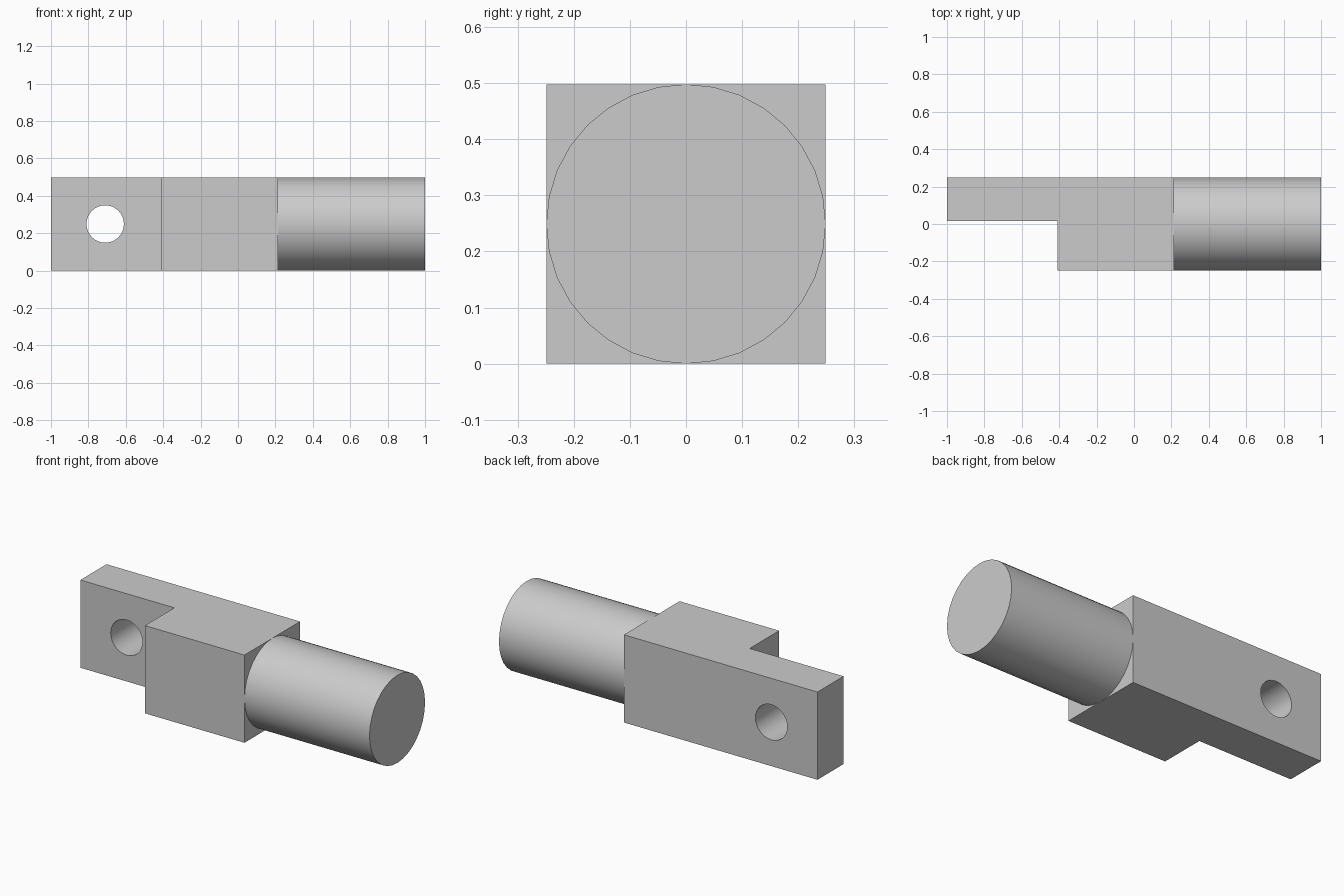
import bpy, bmesh, math
from mathutils import Matrix

cube = bpy.data.objects.get("Cube")
if cube:
    bpy.data.objects.remove(cube, do_unlink=True)

HALF = 0.249          # half the square section
SHOULDER = 0.215      # where the block meets the shaft

grey = bpy.data.materials.new("plain_grey")
grey.use_nodes = True
grey.diffuse_color = (0.6, 0.6, 0.6, 1)
grey.node_tree.nodes["Principled BSDF"].inputs["Base Color"].default_value = (0.6, 0.6, 0.6, 1)


def add_object(name, bm):
    bmesh.ops.recalc_face_normals(bm, faces=bm.faces)
    mesh = bpy.data.meshes.new(name)
    bm.to_mesh(mesh)
    bm.free()
    mesh.materials.append(grey)
    obj = bpy.data.objects.new(name, mesh)
    bpy.context.collection.objects.link(obj)
    return obj


def add_cylinder(name, radius, depth, centre, axis):
    bm = bmesh.new()
    turn = Matrix.Rotation(math.pi / 2, 4, axis)
    bmesh.ops.create_cone(bm, cap_ends=True, segments=32, radius1=radius, radius2=radius,
                          depth=depth, matrix=Matrix.Translation(centre) @ turn)
    return add_object(name, bm)


def smooth(obj):
    bpy.ops.object.select_all(action='DESELECT')
    obj.select_set(True)
    bpy.context.view_layer.objects.active = obj
    bpy.ops.object.shade_smooth_by_angle(angle=math.radians(30))


# Block with a thinner tongue at the back, extruded from its plan outline
outline = [(-1, 0.015), (-0.41, 0.015), (-0.41, -HALF), (SHOULDER, -HALF),
           (SHOULDER, HALF), (-1, HALF)]
bm = bmesh.new()
base = bm.faces.new([bm.verts.new((x, y, 0)) for x, y in outline])
top = bmesh.ops.extrude_face_region(bm, geom=[base])["geom"]
bmesh.ops.translate(bm, vec=(0, 0, 2 * HALF),
                    verts=[v for v in top if isinstance(v, bmesh.types.BMVert)])
body = add_object("block_and_tongue", bm)

# Pin hole through the tongue
cutter = add_cylinder("pin_hole_cutter", 0.1, 1, (-0.71, 0, HALF), 'X')
cutter.hide_render = True
cut = body.modifiers.new("pin_hole", 'BOOLEAN')
cut.operation = 'DIFFERENCE'
cut.solver = 'EXACT'
cut.object = cutter
bpy.context.view_layer.objects.active = body
bpy.ops.object.modifier_apply(modifier=cut.name)
bpy.data.objects.remove(cutter, do_unlink=True)
smooth(body)

# Round shaft
shaft = add_cylinder("round_shaft", HALF, 1 - SHOULDER, ((1 + SHOULDER) / 2, 0, HALF), 'Y')
smooth(shaft)
